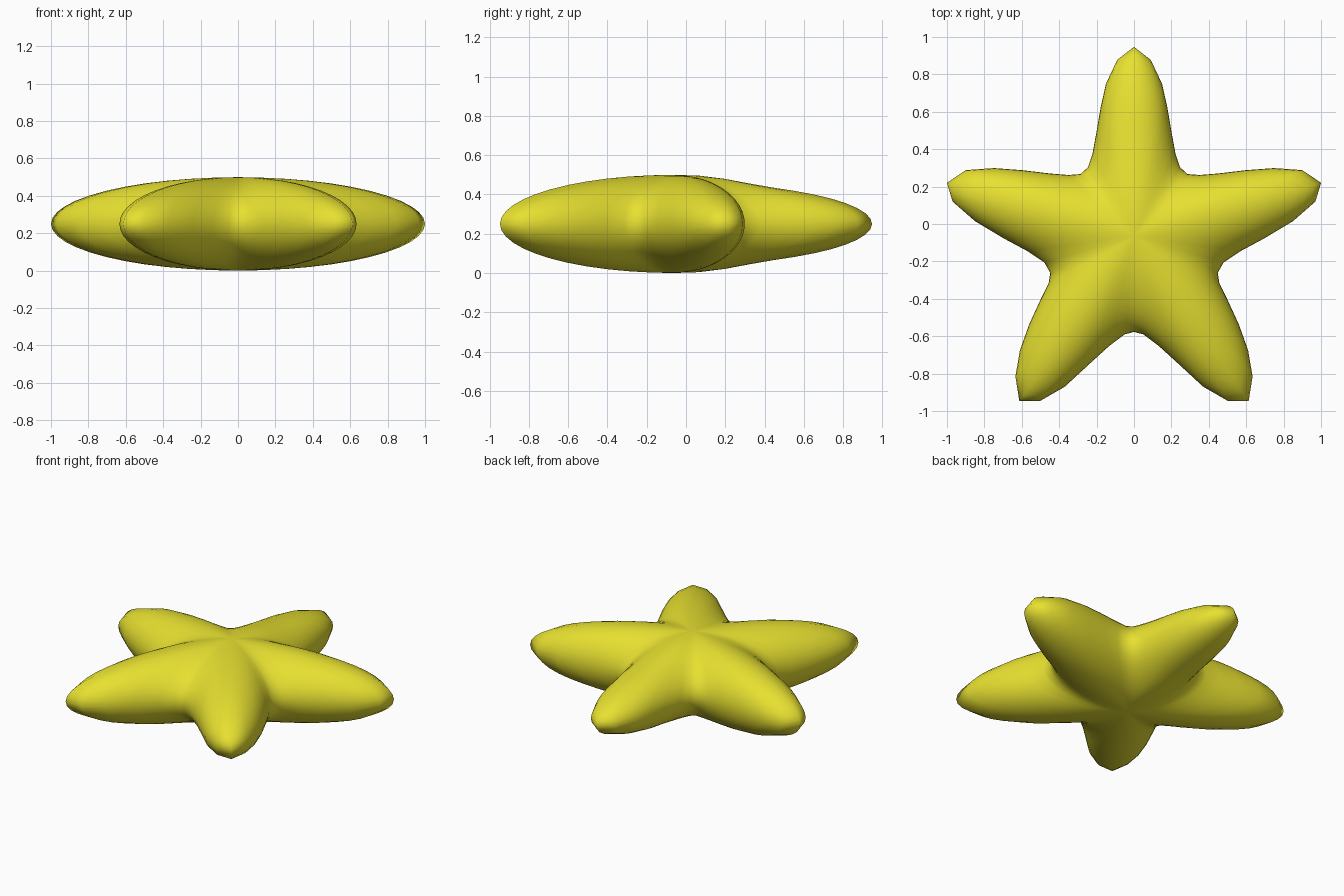
import bpy, bmesh, math

if "Cube" in bpy.data.objects:
    bpy.data.objects.remove(bpy.data.objects["Cube"])

# Right half of the star outline seen from above, top tip to bottom notch
HALF = [(0, .952), (.09, .882), (.15, .755), (.178, .63), (.2, .5), (.222, .38),
        (.245, .31), (.285, .272), (.35, .267), (.45, .275), (.6, .293), (.75, .304),
        (.9, .293), (1.0, .225), (.97, .125), (.85, .02), (.7, -.07), (.57, -.14),
        (.48, -.2), (.448, -.255), (.456, -.31), (.5, -.4), (.56, -.53), (.61, -.67),
        (.634, -.81), (.613, -.942), (.5, -.94), (.37, -.865), (.24, -.745),
        (.13, -.645), (.05, -.585), (0, -.572)]
outline = HALF + [(-x, y) for x, y in HALF[-2:0:-1]]
CY, H, RINGS = -.06, .25, 24


def thin(y):
    # the upper arm is a little flatter than the others
    k = min(max((y - .05) / .4, 0), 1)
    return 1 - .15 * k * k * (3 - 2 * k)


# Puffy body: shrinking copies of the outline stacked on an elliptical dome
bm = bmesh.new()
rings = []
for i in range(1, RINGS):
    a = math.pi * i / RINGS
    t, h = math.sin(a), H * math.cos(a)
    ring = []
    for x, y in outline:
        py = CY + t * (y - CY)
        ring.append(bm.verts.new((x * t, py - .005, .25 + h * (thin(py) if abs(x) < .3 else 1))))
    rings.append(ring)
n = len(outline)
for lo, hi in zip(rings, rings[1:]):
    for j in range(n):
        k = (j + 1) % n
        bm.faces.new((lo[j], lo[k], hi[k], hi[j]))
for ring, z in ((rings[0], .25 + H), (rings[-1], .25 - H)):
    pole = bm.verts.new((0, CY - .005, z))
    for j in range(n):
        bm.faces.new((ring[j], ring[(j + 1) % n], pole))
# Soften the ridges along the arms
inner = [v for r in rings for v in r if r is not rings[RINGS // 2 - 1]]
for _ in range(2):
    bmesh.ops.smooth_vert(bm, verts=inner, factor=.3, use_axis_z=True)
bmesh.ops.recalc_face_normals(bm, faces=bm.faces)
for f in bm.faces:
    f.smooth = True
mesh = bpy.data.meshes.new("star_body")
bm.to_mesh(mesh)
bm.free()
star = bpy.data.objects.new("star_body", mesh)
bpy.context.collection.objects.link(star)

mat = bpy.data.materials.new("yellow")
mat.diffuse_color = (.8, .75, .03, 1)
mat.use_nodes = True
mat.node_tree.nodes["Principled BSDF"].inputs["Base Color"].default_value = mat.diffuse_color
mesh.materials.append(mat)
